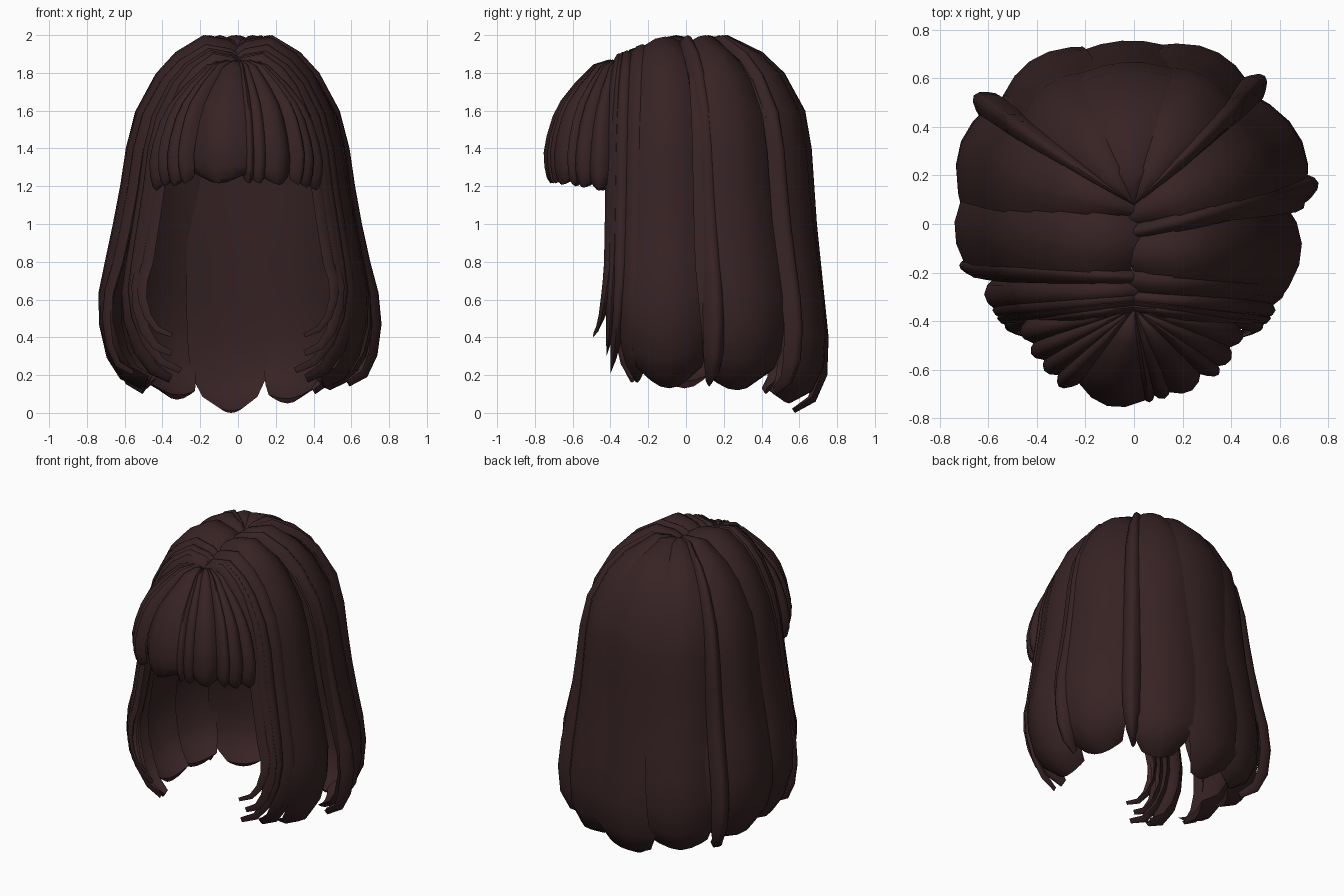
import bpy, bmesh, math
from mathutils import Vector

if "Cube" in bpy.data.objects:
    bpy.data.objects.remove(bpy.data.objects["Cube"])

hair = bpy.data.materials.new("dark brown hair")
hair.diffuse_color = (0.038, 0.0165, 0.0178, 1)
hair.use_nodes = True
hair.node_tree.nodes["Principled BSDF"].inputs["Base Color"].default_value = hair.diffuse_color

# Fall of a long lock: (reach at the sides, reach at the back, height)
FALL = [(0, 0, 1.93), (.08, .08, 1.975), (.24, .22, 2.0), (.43, .49, 1.91), (.56, .66, 1.8),
        (.70, .82, 1.6), (.77, .87, 1.4), (.81, .89, 1.2), (.86, .91, 1.0), (.92, .94, .8),
        (.98, .97, .6), (1, 1, .4), (.97, .99, .2), (.90, .90, .06), (.78, .74, 0)]
# Fall of a fringe lock: (reach, height)
FRINGE = [(0, 1.84), (.15, 1.87), (.35, 1.845), (.6, 1.745), (.78, 1.655), (.88, 1.575), (.96, 1.47),
          (1, 1.38), (.99, 1.3), (.96, 1.24), (.92, 1.215)]


def sweep(name, path, widths, depths, across):
    """Loft a bowed, lens-like section along a path."""
    bm = bmesh.new()
    rings = []
    n = len(path)
    us = [-1, -.8, -.4, 0, .4, .8, 1]
    for i, p in enumerate(path):
        t = (path[min(i + 1, n - 1)] - path[max(i - 1, 0)]).normalized()
        w = (across - t * across.dot(t)).normalized()
        out = t.cross(w).normalized()
        ring = []
        for u in us:                                    # outer bow
            ring.append(bm.verts.new(p + w * u * widths[i] / 2 - out * depths[i] * u * u))
        for u in us[-2:0:-1]:                           # shallower inner bow
            ring.append(bm.verts.new(p + w * u * widths[i] / 2
                                     - out * depths[i] * (.55 + .5 * u * u)))
        rings.append(ring)
    m = len(rings[0])
    for a, b in zip(rings, rings[1:]):
        for j in range(m):
            k = (j + 1) % m
            bm.faces.new((a[j], a[k], b[k], b[j]))
    bm.faces.new(rings[0])
    bm.faces.new(rings[-1])
    bmesh.ops.recalc_face_normals(bm, faces=bm.faces)
    mesh = bpy.data.meshes.new(name)
    bm.to_mesh(mesh)
    bm.free()
    mesh.materials.append(hair)
    ob = bpy.data.objects.new(name, mesh)
    bpy.context.collection.objects.link(ob)
    bpy.ops.object.select_all(action='DESELECT')
    ob.select_set(True)
    bpy.context.view_layer.objects.active = ob
    bpy.ops.object.shade_smooth_by_angle(angle=math.radians(60))


def across_of(root_y, x, y):
    # horizontal direction across the lock, so the section bows outward
    d = Vector((x, y - root_y, 0)).normalized()
    return Vector((-d.y, d.x, 0))


def long_lock(name, root_y, x, y, width, depth, tip, r0=.06, blunt=.45, tuck=0, forward=0):
    d = Vector((x, y - root_y, 0))
    back = max(0, d.normalized().y) ** 2
    top = 2.0 if root_y > -.1 else 2.0 + (root_y + .1) * .4
    path, widths, depths = [], [], []
    for i, (fs, fb, z) in enumerate(FALL):
        f = fs + (fb - fs) * back
        if z > 1.4:
            z = 1.4 + (z - 1.4) * (top - 1.4) / .6
        elif z < .8:
            z = .8 - (.8 - z) * (.8 - tip) / .8
        low = max(0, (i - 8) / 6) ** 2                   # curl of the lower end
        overlap = -math.copysign(.025, x) * max(0, 1 - f * 4) * (1 - back)
        path.append(Vector((x * f * (1 - tuck * low) + overlap,
                            root_y + d.y * f - forward * low, z)))
        k = r0 + (1 - r0) * min(1, f * 1.08) ** .9
        end = {11: .97, 12: .9, 13: .5 + blunt * .5, 14: blunt}.get(i, 1)
        if blunt < .2:
            end = 1 - (1 - blunt) * max(0, (i - 7) / 7) ** 1.5
        widths.append(width * k * end)
        depths.append(depth * (.25 + .75 * k) * (.4 + .6 * end))
    sweep(name, path, widths, depths, across_of(root_y, x, y))


def fringe_lock(name, x, y, width, depth, drop=0):
    root_y = -.35
    path, widths, depths = [], [], []
    for i, (f, z) in enumerate(FRINGE):
        z -= drop * f ** 3
        path.append(Vector((x * f, root_y + (y - root_y) * f, z)))
        k = .1 + .9 * min(1, f * 1.05) ** .8
        end = {8: .97, 9: .88, 10: .62}.get(i, 1)
        widths.append(width * k * end)
        depths.append(depth * (.3 + .7 * k) * (.5 + .5 * end))
    sweep(name, path, widths, depths, across_of(root_y, x, y))


# Back of the head
long_lock("back_centre_lock", .07, -.05, .755, .46, .05, 0, blunt=.3)
long_lock("back_right_lock", .07, .35, .705, .44, .08, .05, blunt=.55)
long_lock("back_left_lock", .07, -.43, .67, .44, .08, .07, blunt=.55)
long_lock("back_right_strand", .07, .54, .61, .12, .07, .1, blunt=.3)
long_lock("back_left_strand", .07, -.66, .53, .12, .07, .1, blunt=.3)

# Sides
long_lock("rear_right_lock", .03, .715, .34, .50, .10, .12, r0=.2, blunt=.6, tuck=.12)
long_lock("rear_left_lock", .05, -.735, .34, .50, .10, .12, r0=.12, blunt=.6, tuck=.12)
long_lock("middle_right_strand", -.04, .76, .17, .13, .07, .14, r0=.5, blunt=.25)
long_lock("middle_right_lock", -.12, .72, -.08, .44, .10, .13, r0=.42, blunt=.6, tuck=.18)
long_lock("middle_left_lock", -.07, -.77, .01, .44, .10, .13, r0=.7, blunt=.6, tuck=.18)
long_lock("middle_left_strand", -.22, -.72, -.17, .12, .06, .2, r0=.5, blunt=.15)
long_lock("front_right_lock", -.22, .66, -.27, .18, .08, .16, r0=.75, blunt=.3, tuck=.28)
long_lock("front_left_lock", -.27, -.65, -.29, .18, .08, .16, r0=.6, blunt=.3, tuck=.28)

# Pointed strands framing the face
for side, label in ((1, "right"), (-1, "left")):
    long_lock(label + "_outer_face_strand", -.30, side * .62, -.35, .14, .08, .21,
              r0=.55, blunt=.03, tuck=.36, forward=.06)
    long_lock(label + "_middle_face_strand", -.32, side * .59, -.385, .11, .08, .30,
              r0=.55, blunt=.03, tuck=.22, forward=.05)
    long_lock(label + "_inner_face_strand", -.34, side * .555, -.405, .09, .06, .40,
              r0=.5, blunt=.03, tuck=.18, forward=.10)

# Fringe
FRINGE_LOCKS = [(-.11, -.75, .36, .10, 0), (.065, -.735, .07, .05, .0), (.125, -.72, .11, .06, 0),
                (.24, -.685, .21, .08, .01), (.35, -.62, .09, .06, .01), (.40, -.56, .14, .07, .03),
                (.45, -.47, .13, .07, .05), (-.31, -.67, .10, .06, .0), (-.37, -.605, .12, .06, .02),
                (-.425, -.535, .12, .07, .02), (-.47, -.45, .13, .07, .05)]
for i, spec in enumerate(FRINGE_LOCKS):
    fringe_lock("fringe_lock_%d" % (i + 1), *spec)
